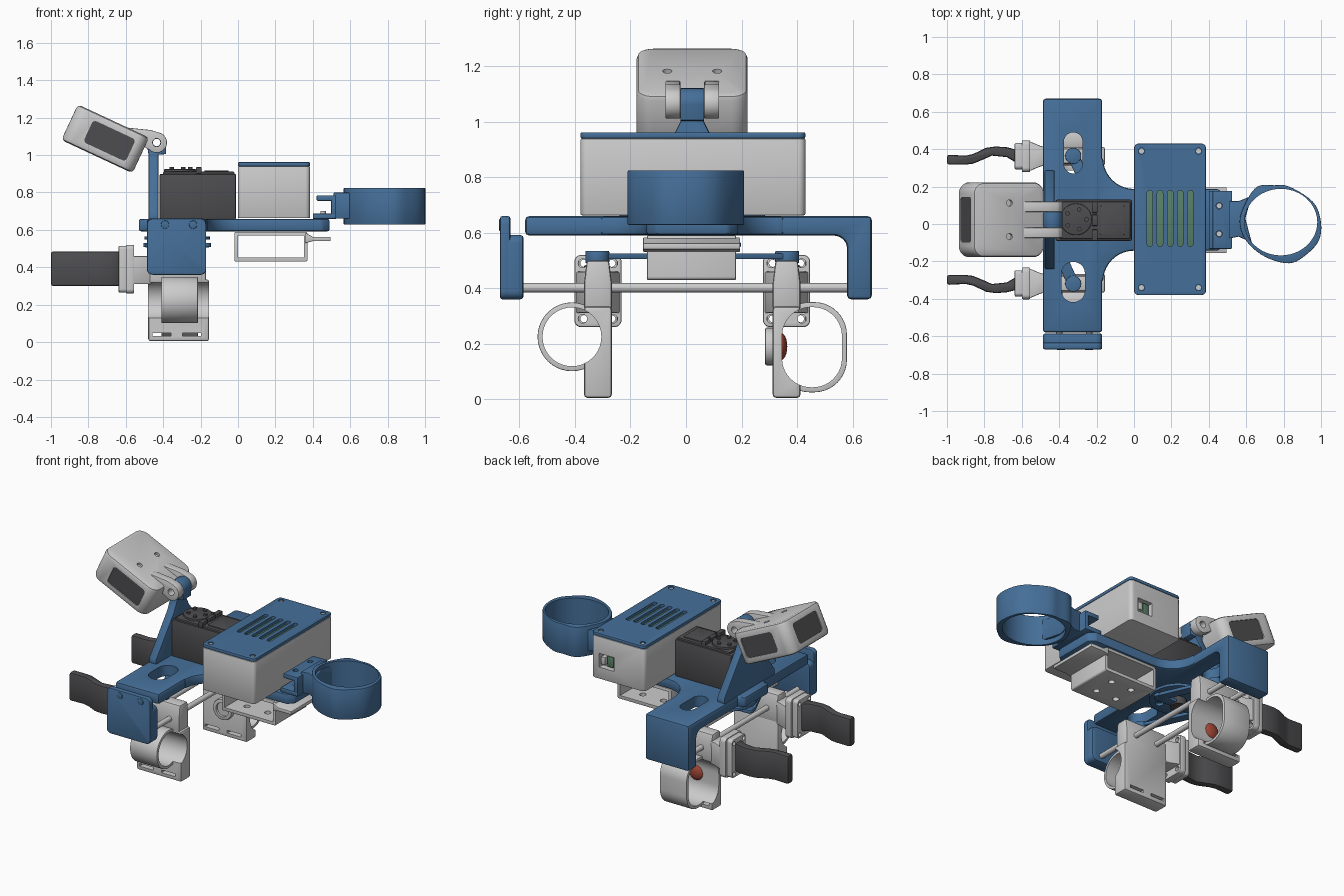
import bpy, bmesh
from math import sin, cos, pi, radians, atan2
from mathutils import Matrix, Vector

if "Cube" in bpy.data.objects:
    bpy.data.objects.remove(bpy.data.objects["Cube"])

CY = 0.0225  # mirror plane of the device


def mat(name, rgb):
    m = bpy.data.materials.new(name)
    m.diffuse_color = (*rgb, 1)
    m.use_nodes = True
    m.node_tree.nodes["Principled BSDF"].inputs["Base Color"].default_value = m.diffuse_color
    return m


BLUE = mat("blue_plastic", (0.06, 0.16, 0.32))
DARK = mat("dark_plastic", (0.075, 0.075, 0.08))
RED = mat("red_sensor", (0.35, 0.06, 0.035))
GREEN = mat("green_board", (0.1, 0.22, 0.14))


def prism(name, pts, axis, a, b, m=None, bevel=0.0, cuts=(), xf=None):
    """Extrude a 2D outline along an axis from a to b; cuts are (pts, axis, a, b)."""
    put = {'x': lambda p, t: (t, p[0], p[1]), 'y': lambda p, t: (p[0], t, p[1]),
           'z': lambda p, t: (p[0], p[1], t)}[axis]
    bm = bmesh.new()
    f = bm.faces.new([bm.verts.new(put(p, a)) for p in pts])
    ext = bmesh.ops.extrude_face_region(bm, geom=[f])
    d = Vector(put((0, 0), b - a))
    bmesh.ops.translate(bm, vec=d, verts=[v for v in ext['geom'] if isinstance(v, bmesh.types.BMVert)])
    bmesh.ops.recalc_face_normals(bm, faces=bm.faces)
    me = bpy.data.meshes.new(name)
    bm.to_mesh(me)
    bm.free()
    ob = bpy.data.objects.new(name, me)
    bpy.context.collection.objects.link(ob)
    if m:
        me.materials.append(m)
    if bevel:
        bv = ob.modifiers.new("bevel", 'BEVEL')
        bv.width, bv.segments, bv.limit_method, bv.angle_limit = bevel, 2, 'ANGLE', radians(40)
    tools = [prism("cutter", *c) for c in cuts]
    for t in tools:
        t.hide_render = True
        bo = ob.modifiers.new("cut", 'BOOLEAN')
        bo.operation, bo.object, bo.solver = 'DIFFERENCE', t, 'EXACT'
    bpy.context.view_layer.update()
    new = bpy.data.meshes.new_from_object(ob.evaluated_get(bpy.context.evaluated_depsgraph_get()))
    ob.modifiers.clear()
    ob.data = new
    for t in tools:
        bpy.data.objects.remove(t)
    if xf:
        ob.matrix_world = xf
    bpy.ops.object.select_all(action='DESELECT')
    ob.select_set(True)
    bpy.context.view_layer.objects.active = ob
    bpy.ops.object.shade_smooth_by_angle(angle=radians(35))
    return ob


def rect(x0, x1, y0, y1):
    return [(x0, y0), (x1, y0), (x1, y1), (x0, y1)]


def arc(cx, cy, r, a0, a1, n=10, ry=None):
    return [(cx + r * cos(radians(a0 + (a1 - a0) * i / n)),
             cy + (ry or r) * sin(radians(a0 + (a1 - a0) * i / n))) for i in range(n + 1)]


def circ(cx, cy, r, n=32, ry=None):
    return arc(cx, cy, r, 0, 360, n, ry)[:-1]


def rrect(x0, x1, y0, y1, r, n=6):
    return (arc(x1 - r, y1 - r, r, 0, 90, n) + arc(x0 + r, y1 - r, r, 90, 180, n)
            + arc(x0 + r, y0 + r, r, 180, 270, n) + arc(x1 - r, y0 + r, r, 270, 360, n))


def capsule(p, q, r, n=10):
    a = atan2(q[1] - p[1], q[0] - p[0]) * 180 / pi
    return arc(*q, r, a - 90, a + 90, n) + arc(*p, r, a + 90, a + 270, n)


def spline(pts, n=5):
    out, k = [], len(pts)
    for i in range(k):
        p0, p1, p2, p3 = (Vector(pts[(i + j - 1) % k]) for j in range(4))
        for t in (j / n for j in range(n)):
            out.append(tuple(0.5 * (2 * p1 + (p2 - p0) * t + (2 * p0 - 5 * p1 + 4 * p2 - p3) * t * t
                                    + (3 * p1 - p0 - 3 * p2 + p3) * t ** 3)))
    return out


def box(name, x, y, z, m=None, bevel=0.006, cuts=()):
    return prism(name, rect(*x, *y), 'z', *z, m, bevel, cuts)


# cross frame with one folded-down end, and the bolted cap at the other end
prism("cross_frame", [(-.58, .59), (-.58, .66), (.67, .66), (.67, .36), (.58, .36)]
      + arc(.53, .545, .05, 0, 90, 6, .045), 'x', -.487, -.17, BLUE, .015,
      [(capsule((-.325, .32), (-.325, .44), .05), 'z', .5, .8),
       (capsule((-.325, -.355), (-.325, -.265), .063), 'z', .5, .8)])
prism("end_cap_plate", rrect(-.487, -.17, .36, .66, .03), 'y', -.67, -.633, BLUE, .008)
prism("end_cap_block", rrect(-.487, -.17, .36, .592, .03), 'y', -.66, -.585, BLUE, .012)
for x in (-.39, -.24):
    prism("cap_screw", circ(x, .628, .022), 'y', -.674, -.66, BLUE, .004)

# long spine plate with filleted root
prism("spine_plate", arc(0, CY + .33, .165, 180, 270) + [(.45, CY + .165), (.49, CY + .13),
      (.49, CY - .13), (.45, CY - .165)] + arc(0, CY - .33, .165, 90, 180)
      + [(-.48, CY - .33), (-.48, CY - .14), (-.53, CY - .12), (-.53, CY + .12), (-.48, CY + .14),
         (-.48, CY + .33)], 'z', .592, .659, BLUE, .012,
      [(capsule((-.325, .32), (-.325, .44), .05), 'z', .5, .8),
       (capsule((-.325, -.355), (-.325, -.265), .063), 'z', .5, .8)])

# electronics box, board and vented lid
prism("electronics_box", rrect(0, .385, -.38, .43, .025), 'z', .663, .94, None, .005,
      [(rect(.22, .33, .74, .83), 'y', .39, .5)])
box("port_board", (.235, .28), (.37, .415), (.75, .82), GREEN, .003)
box("port_socket", (.29, .32), (.37, .425), (.76, .81), None, .003)
box("circuit_board", (.05, .34), (-.15, .2), (.9, .944), GREEN, .003)
holes = [(x, y) for x in (.04, .345) for y in (-.34, .39)]
prism("box_lid", rrect(0, .385, -.38, .43, .025), 'z', .94, .962, BLUE, .005,
      [(capsule((.085 + .054 * i, -.105), (.085 + .054 * i, .165), .015), 'z', .9, 1) for i in range(5)]
      + [(circ(x, y, .017, 16), 'z', .95, 1) for x, y in holes])
for x, y in holes:
    prism("lid_screw", circ(x, y, .013, 16), 'z', .93, .956)

# wrist ring and its fork bracket
ring = spline([(.60, .12), (.66, .20), (.75, .207), (.83, .2), (.955, .12), (.998, .02), (.99, -.085),
               (.92, -.165), (.83, -.21), (.70, -.175), (.60, -.09), (.565, .015)])
prism("wrist_ring", ring, 'z', .628, .825, BLUE, .004, [(circ(.785, .01, .195, 48, .178), 'z', .5, 1)])
prism("ring_neck", [(.51, CY + .1), (.56, CY + .1), (.63, .15), (.595, .03), (.63, -.1), (.56, CY - .09),
                    (.51, CY - .1)], 'z', .66, .80, BLUE, .006)
box("fork_base", (.40, .525), (CY - .155, CY + .155), (.658, .688), BLUE)
box("fork_wall", (.498, .525), (CY - .155, CY + .155), (.67, .785), BLUE)
box("fork_top", (.42, .525), (CY - .155, CY + .155), (.755, .785), BLUE, .006,
    [(circ(.455, CY + s * .075, .017, 16), 'z', .7, .9) for s in (-1, 1)])
for s in (-1, 1):
    prism("fork_screw", circ(.455, CY + s * .075, .015, 16), 'z', .68, .70)

# open sleeve under the box, with a lip
prism("sleeve", rrect(-.02, .372, .43, .59, .012), 'y', -.14, .18, None, .003,
      [(rect(.0, .352, .452, .57), 'y', -.3, .3)]
      + [(circ(x, y, .02, 16), 'z', .4, .46) for x in (.1, .25) for y in (-.05, .09)])
prism("sleeve_lip", [(.36, .53), (.40, .54), (.495, .54), (.495, .563), (.40, .563), (.36, .585)],
      'y', -.155, .195, None, .004)

# servo motor with horn details on top
box("servo_body", (-.42, -.01), (-.09, .13), (.655, .9), DARK, .01)
box("servo_top", (-.40, -.02), (-.08, .12), (.89, .912), DARK)
prism("servo_disc", circ(-.31, .025, .085), 'z', .9, .925, DARK, .004)
for a in range(5):
    prism("servo_disc_bolt", circ(-.31 + .055 * cos(a * 2 * pi / 5), .025 + .055 * sin(a * 2 * pi / 5), .012, 12),
          'z', .92, .935, DARK)
for y in (-.06, .02, .09):
    prism("servo_terminal", rect(-.225, -.195, y - .03, y + .03), 'z', .9, .935, DARK, .004)
prism("servo_panel", rrect(-.18, -.05, -.06, .1, .01), 'z', .9, .918, DARK, .003)

# camera strut and knuckle
PX, PZ = -.435, 1.067
prism("camera_strut", [(-.24, .65), (.285, .65), (.285, .69), (.10, .93), (.065, 1.0), (.065, 1.04),
                       (-.02, 1.04), (-.02, 1.0), (-.055, .93), (-.24, .69)], 'x', -.478, -.425, BLUE, .006)
prism("strut_knuckle", arc(PX, PZ, .054, -20, 200, 16) + [(-.478, 1.0), (-.385, 1.005)],
      'y', -.02, .065, BLUE, .003, [(circ(PX, PZ, .02, 16), 'y', -1, 1)])

# tilted camera housing, built in its own axes
XF = Matrix.Translation((-.71, CY, 1.087)) @ Matrix.Rotation(radians(25), 4, 'Y')
prism("camera_body", rrect(-.21, .21, -.2, .2, .06), 'z', -.105, .105, None, .02,
      [(circ(.0, s * .09, .017, 16), 'z', .09, .2) for s in (-1, 1)]
      + [(rrect(-.10, .15, -.065, .065, .02), 'y', *r) for r in ((-.3, -.19), (.19, .3))]
      + [(rrect(-.12, .12, -.065, .065, .02), 'x', -.3, -.2)], XF)
prism("camera_side_window", rrect(-.10, .15, -.065, .065, .02), 'y', -.194, .194, DARK, 0, (), XF)
prism("camera_front_window", rrect(-.12, .12, -.065, .065, .02), 'x', -.204, -.1, DARK, 0, (), XF)
for s in (-1, 1):
    prism("camera_hinge_ear", arc(.258, .098, .055, -110, 90, 14) + [(.2, .145), (.07, .1), (.07, .06), (.2, .05)],
          'y', s * .0425, s * .097, None, .004, [(circ(.258, .098, .022, 16), 'y', -1, 1)], XF)

# guide rods, drive horn
for x in (-.40, -.24):
    prism("guide_rod", circ(x, .402, .017, 20), 'y', -.6, .6)
prism("horn_plate", circ(-.325, CY, .175, 40), 'z', .548, .566, BLUE, .003,
      [(circ(-.325 + .12 * cos(i * pi / 3), CY + .12 * sin(i * pi / 3), .025, 16), 'z', .5, .6) for i in range(6)])
prism("horn_bar", capsule((-.475, CY), (-.175, CY), .03), 'z', .508, .53, BLUE, .003)
prism("horn_hub", circ(-.325, CY, .05), 'z', .50, .6, DARK)

# two sliding fingers with loops, links, flanges and gripper tips
for s in (-1, 1):
    Y = lambda d: CY + s * d
    # (loop centre y, z, outer and inner outline)
    if s < 0:
        outer, inner = circ(-.411, .225, .124, 40), circ(-.411, .225, .106, 40)
    else:
        outer = rrect(.328, .58, .025, .35, .118, 10)
        inner = rrect(.346, .562, .043, .332, .105, 10)
    scoop = (inner, 'x', -.7, .1)
    prism("finger_block", rect(Y(.29), Y(.39), .005, .335), 'x', -.48, -.155, None, .012,
          [scoop] + [(rect(a, a + .1, .032, .05), 'y', -.8, .8) for a in (-.457, -.297)])
    prism("finger_carriage", [(Y(.29), .32), (Y(.39), .32), (Y(.39), .42), (Y(.38), .5), (Y(.30), .5), (Y(.29), .42)],
          'x', -.475, -.17, None, .01, [scoop])
    prism("finger_loop", outer, 'x', -.41, -.215, None, .003, [scoop])
    prism("link_pivot", circ(-.325, Y(.342), .043), 'z', .49, .535, BLUE, .004)
    prism("drive_link", capsule((-.325 + s * .14, Y(.03)), (-.325, Y(.342)), .03), 'z', .505, .526, BLUE, .003)
    # flange and neck
    prism("tip_neck", [(-.46, Y(.295)), (-.46, Y(.385)), (-.50, Y(.395)), (-.56, Y(.42)), (-.56, Y(.26)),
                       (-.50, Y(.285))], 'z', .31, .46, None, .006)
    prism("tip_flange_rear", rrect(Y(.34) - .085, Y(.34) + .085, .26, .52, .025), 'x', -.6, -.555, None, .006,
          [(circ(Y(.34) + u, v, .016, 16), 'x', -.7, -.5) for u in (-.055, .055) for v in (.29, .49)])
    prism("tip_flange_front", rrect(Y(.34) - .07, Y(.34) + .07, .265, .515, .02), 'x', -.638, -.595, None, .005,
          [(circ(Y(.34) + u, v, .013, 16), 'x', -.7, -.5) for u in (-.05, .05) for v in (.29, .49)])
    prism("gripper_tip", [(x, Y(d)) for x, d in (
        (-1, .348), (-.9, .343), (-.86, .352), (-.79, .385), (-.74, .392), (-.68, .388), (-.63, .375),
        (-.63, .305), (-.68, .335), (-.76, .343), (-.80, .325), (-.86, .3), (-.9, .295), (-1, .295))],
        'z', .3, .485, DARK, .012)

# round sensor set in one finger
prism("sensor_housing", circ(-.315, .19, .068), 'y', .285, .33, None, .006,
      [(circ(-.315, .19, .045), 'y', .2, .3)])
bpy.ops.mesh.primitive_uv_sphere_add(segments=24, ring_count=12, radius=1, location=(-.315, .338, .19))
dome = bpy.context.object
dome.name, dome.scale = "sensor_dome", (.052, .027, .052)
dome.data.materials.append(RED)
bpy.ops.object.shade_smooth()
